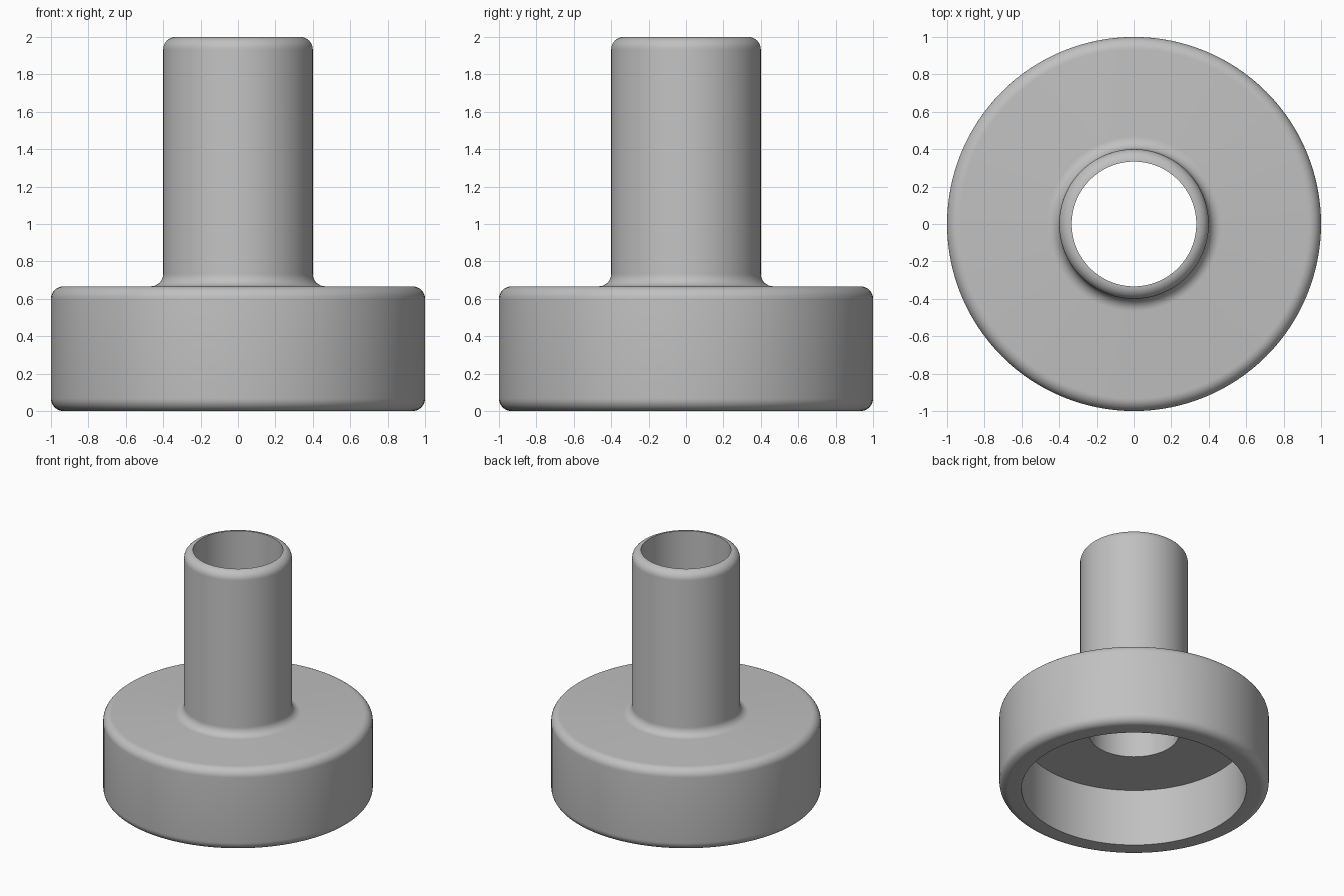
import bpy, bmesh, math

cube = bpy.data.objects.get("Cube")
if cube:
    bpy.data.objects.remove(cube, do_unlink=True)

SEGMENTS = 128
FILLET = 1 / 15
BORE, TUBE, RIM = 1 / 3, 0.4, 1.0
CAVITY, CEILING, SHOULDER, TOP = 5 / 6, 7 / 15, 2 / 3, 2.0


def arc(r, z, start, end, steps=8):
    """Quarter-round profile points about a centre (r, z), angles in degrees."""
    angles = [math.radians(start + (end - start) * i / steps) for i in range(steps + 1)]
    return [(r + FILLET * math.cos(a), z + FILLET * math.sin(a)) for a in angles]


# Half section of the hollow fitting, from the bore round the outside and back
profile = [(CAVITY, CEILING), (CAVITY, 0)]
profile += arc(RIM - FILLET, FILLET, -90, 0)
profile += arc(RIM - FILLET, SHOULDER - FILLET, 0, 90)
profile += arc(TUBE + FILLET, SHOULDER + FILLET, 270, 180)
profile += arc(TUBE - FILLET, TOP - FILLET, 0, 90)
profile += [(BORE, CEILING)]

# Revolve the section around the vertical axis
bm = bmesh.new()
verts = [bm.verts.new((r, 0, z)) for r, z in profile]
edges = [bm.edges.new((a, b)) for a, b in zip(verts, verts[1:] + verts[:1])]
bmesh.ops.spin(bm, geom=verts + edges, cent=(0, 0, 0), axis=(0, 0, 1),
               angle=math.tau, steps=SEGMENTS, use_merge=True)
bmesh.ops.remove_doubles(bm, verts=bm.verts[:], dist=0.0001)
bmesh.ops.recalc_face_normals(bm, faces=bm.faces[:])
mesh = bpy.data.meshes.new("flanged_tube")
bm.to_mesh(mesh)
bm.free()
fitting = bpy.data.objects.new("flanged_tube", mesh)
bpy.context.collection.objects.link(fitting)

# Plain grey finish
grey = bpy.data.materials.new("light_grey")
grey.use_nodes = True
colour = (0.53, 0.53, 0.53, 1)
grey.diffuse_color = colour
grey.node_tree.nodes["Principled BSDF"].inputs["Base Color"].default_value = colour
mesh.materials.append(grey)

# Smooth rounds with crisp bore and cavity edges
bpy.ops.object.select_all(action="DESELECT")
fitting.select_set(True)
bpy.context.view_layer.objects.active = fitting
bpy.ops.object.shade_smooth_by_angle(angle=math.radians(30))
